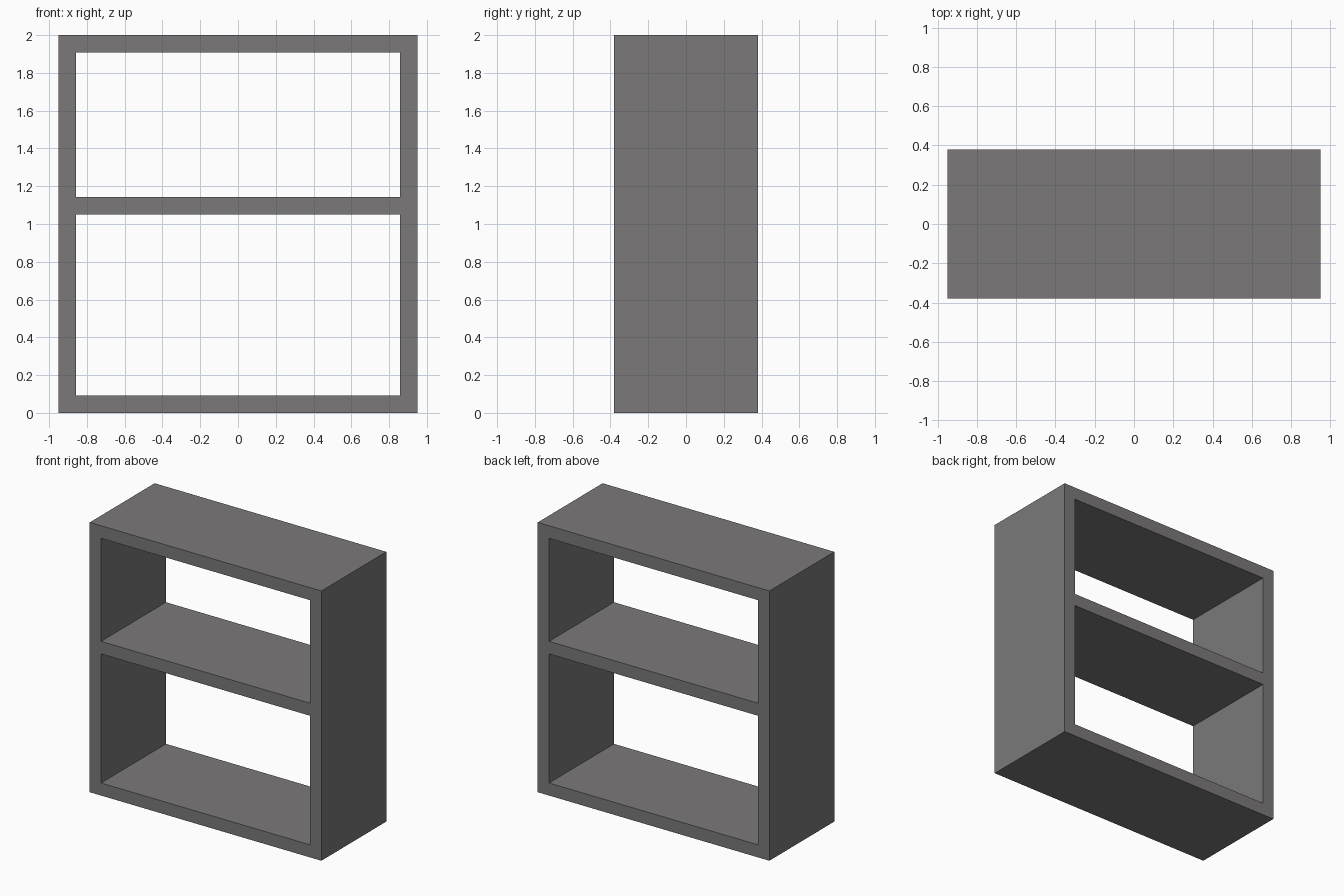
import bpy
import bmesh

# Remove the default object
cube = bpy.data.objects.get("Cube")
if cube:
    bpy.data.objects.remove(cube, do_unlink=True)

WIDTH, DEPTH, HEIGHT, BOARD = 1.90, 0.76, 2.0, 0.093
SHELF_BOTTOM = 1.05

# Single plain grey finish
grey = bpy.data.materials.new("warm grey")
grey.use_nodes = True
colour = (0.198, 0.191, 0.191, 1)
grey.diffuse_color = colour
grey.node_tree.nodes["Principled BSDF"].inputs["Base Color"].default_value = colour

# Board edges across the front: the two sides, then base, shelf and top
xs = [-WIDTH / 2, -WIDTH / 2 + BOARD, WIDTH / 2 - BOARD, WIDTH / 2]
zs = [0, BOARD, SHELF_BOTTOM, SHELF_BOTTOM + BOARD, HEIGHT - BOARD, HEIGHT]

# Front outline of the frame, leaving the two open compartments empty
bm = bmesh.new()
grid = [[bm.verts.new((x, -DEPTH / 2, z)) for x in xs] for z in zs]
for row in range(len(zs) - 1):
    for col in range(len(xs) - 1):
        is_opening = col == 1 and row % 2 == 1
        if not is_opening:
            bm.faces.new((grid[row][col], grid[row][col + 1],
                          grid[row + 1][col + 1], grid[row + 1][col]))

# Pull the outline back to full depth as one seamless, open-backed body
extruded = bmesh.ops.extrude_face_region(bm, geom=bm.faces[:], use_keep_orig=True)
back = [v for v in extruded["geom"] if isinstance(v, bmesh.types.BMVert)]
bmesh.ops.translate(bm, verts=back, vec=(0, DEPTH, 0))
bmesh.ops.recalc_face_normals(bm, faces=bm.faces[:])

mesh = bpy.data.meshes.new("shelf_frame")
bm.to_mesh(mesh)
bm.free()
mesh.materials.append(grey)
frame = bpy.data.objects.new("shelf_frame", mesh)
bpy.context.scene.collection.objects.link(frame)
